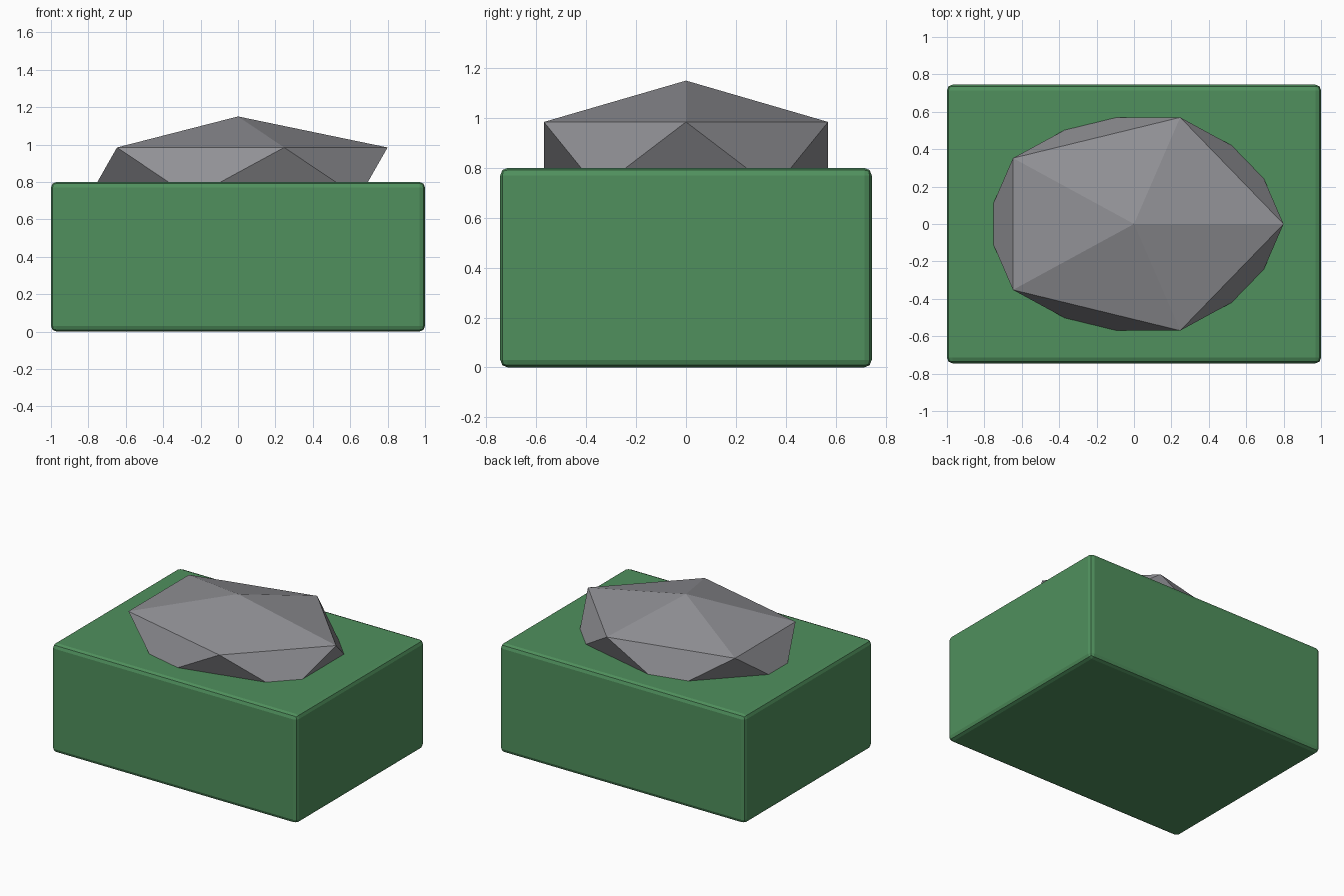
import bpy

if "Cube" in bpy.data.objects:
    bpy.data.objects.remove(bpy.data.objects["Cube"])


def material(name, colour):
    m = bpy.data.materials.new(name)
    m.diffuse_color = (*colour, 1)
    m.use_nodes = True
    m.node_tree.nodes["Principled BSDF"].inputs["Base Color"].default_value = m.diffuse_color
    return m


# Green block with softly rounded edges
bpy.ops.mesh.primitive_cube_add(size=1, location=(0, 0, 0.4))
block = bpy.context.object
block.name = "grass_block"
block.scale = (2, 1.49, 0.8)
bpy.ops.object.transform_apply(location=False, rotation=False, scale=True)
bevel = block.modifiers.new("rounded_edges", 'BEVEL')
bevel.width = 0.03
bevel.segments = 2
block.data.materials.append(material("grass green", (0.08, 0.28, 0.11)))

# Low-poly rock sunk into the top of the block
bpy.ops.mesh.primitive_ico_sphere_add(subdivisions=1, radius=1, location=(0, 0, 0.85))
rock = bpy.context.object
rock.name = "rock"
rock.scale = (0.894, 0.67, 0.3)
bpy.ops.object.transform_apply(location=False, rotation=False, scale=True)
rock.data.materials.append(material("stone grey", (0.28, 0.28, 0.30)))
